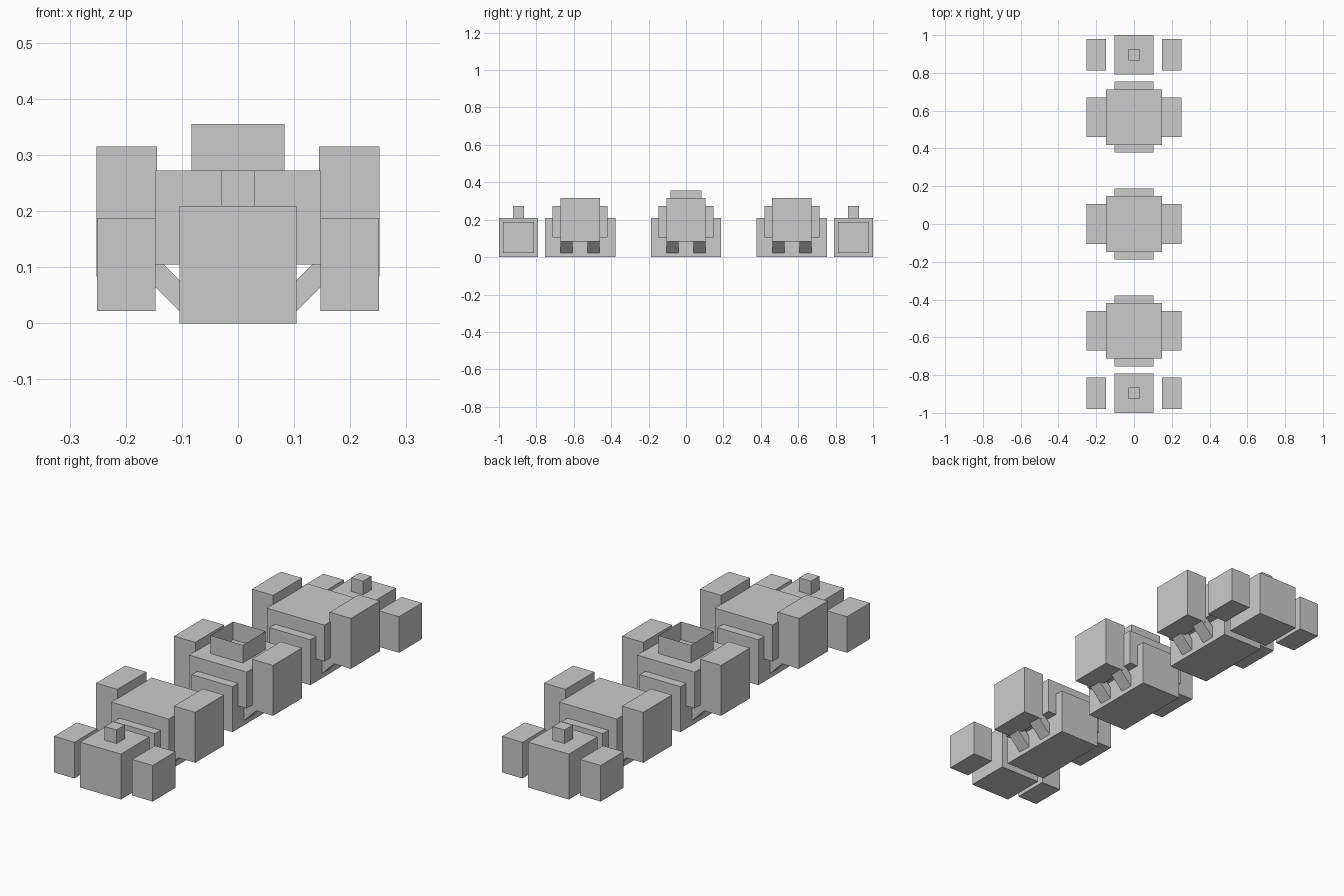
import bpy, bmesh, math
from mathutils import Matrix, Vector

if "Cube" in bpy.data.objects:
    bpy.data.objects.remove(bpy.data.objects["Cube"])


def box(name, lo, hi, open_ends=False):
    """Axis-aligned box between two corners, optionally only its four walls."""
    lo, hi = Vector(lo), Vector(hi)
    bm = bmesh.new()
    bmesh.ops.create_cube(bm, size=1,
                          matrix=Matrix.Translation((lo + hi) / 2) @ Matrix.Diagonal((*(hi - lo), 1)))
    if open_ends:
        bm.normal_update()
        ends = [f for f in bm.faces if abs(f.normal.z) > 0.9]
        bmesh.ops.delete(bm, geom=ends, context='FACES_ONLY')
    return finish(name, bm)


def strut(name, side, y):
    """Square bar slanting up at 45 degrees from the base to a side pod."""
    bm = bmesh.new()
    m = (Matrix.Translation((side * 0.1225, y, 0.067))
         @ Matrix.Rotation(-side * math.radians(45), 4, 'Y')
         @ Matrix.Diagonal((0.106, 0.064, 0.039, 1)))
    bmesh.ops.create_cube(bm, size=1, matrix=m)
    return finish(name, bm)


def finish(name, bm):
    mesh = bpy.data.meshes.new(name)
    bm.to_mesh(mesh)
    bm.free()
    ob = bpy.data.objects.new(name, mesh)
    bpy.context.collection.objects.link(ob)
    return ob


def pods(name, y, x0, x1, hy, z0, z1):
    box(name + "_right", (x0, y - hy, z0), (x1, y + hy, z1))
    box(name + "_left", (-x1, y - hy, z0), (-x0, y + hy, z1))


# Three large modules: base, upper body, side pods and struts
for label, y in (("front", -0.566), ("middle", 0), ("rear", 0.566)):
    box(label + "_base", (-0.104, y - 0.188, 0), (0.104, y + 0.188, 0.209))
    box(label + "_body", (-0.147, y - 0.147, 0.105), (0.147, y + 0.147, 0.272))
    pods(label + "_side_pod", y, 0.144, 0.252, 0.105, 0.083, 0.315)
    for side in (-1, 1):
        for dy in (-0.072, 0.072):
            strut(label + "_strut", side, y + dy)

# Open-topped square collar on the middle module
box("roof_collar", (-0.083, -0.083, 0.272), (0.083, 0.083, 0.355), open_ends=True)

# Small end modules: block, roof knob and detached side pods
for label, y in (("front_end", -0.896), ("rear_end", 0.896)):
    box(label + "_block", (-0.104, y - 0.104, 0), (0.104, y + 0.104, 0.209))
    box(label + "_knob", (-0.03, y - 0.03, 0.209), (0.03, y + 0.03, 0.272))
    pods(label + "_pod", y, 0.147, 0.251, 0.083, 0.022, 0.188)
